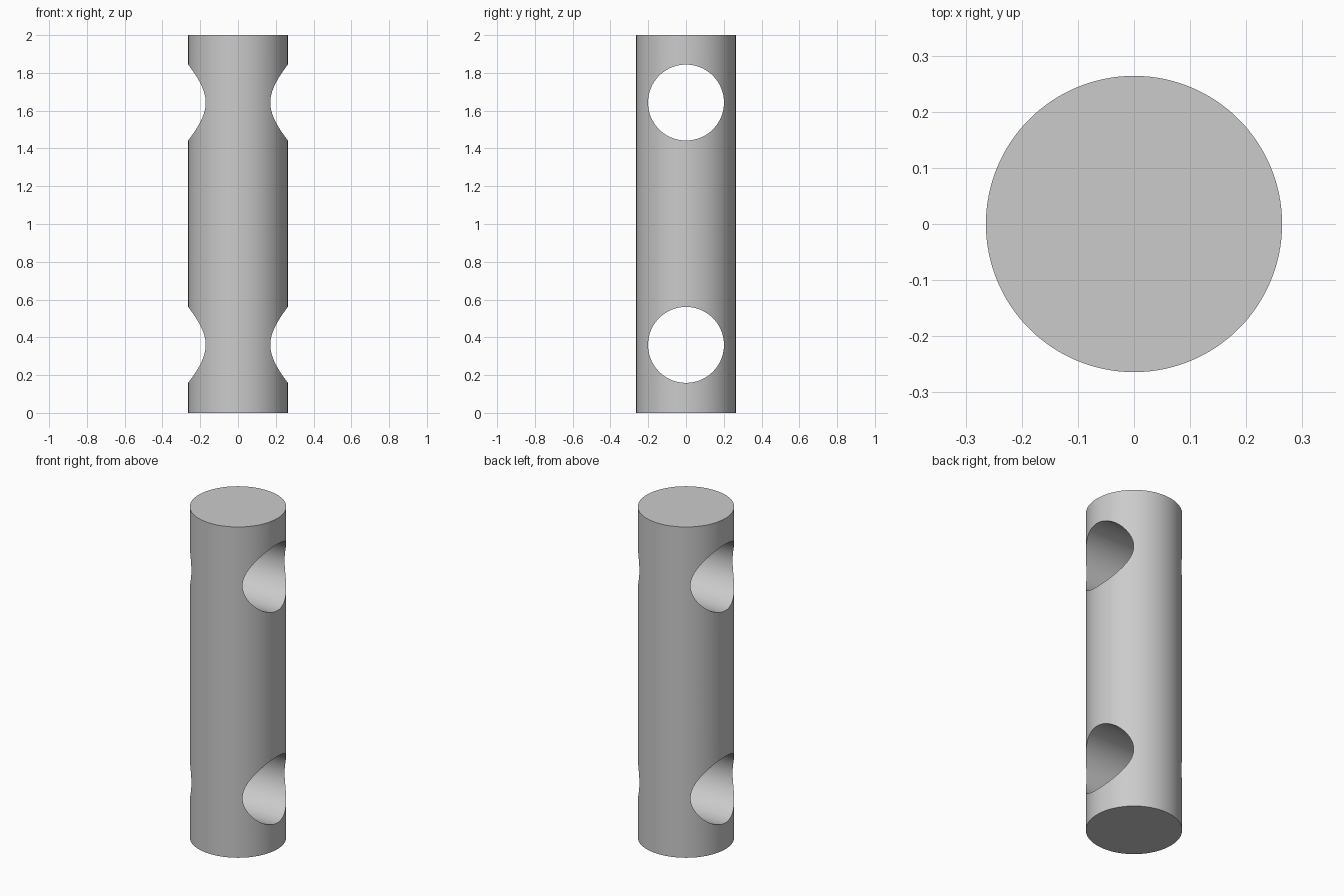
import bpy
import math

cube = bpy.data.objects.get("Cube")
if cube:
    bpy.data.objects.remove(cube, do_unlink=True)

HEIGHT = 2.0
RADIUS = 0.264
HOLE_RADIUS = 0.201
HOLE_HEIGHTS = (0.36, 1.643)

grey = bpy.data.materials.new("plain_grey")
grey.use_nodes = True
colour = (0.6, 0.6, 0.6, 1)
grey.diffuse_color = colour
grey.node_tree.nodes["Principled BSDF"].inputs["Base Color"].default_value = colour


def cylinder(name, radius, depth, z, rotation=(0, 0, 0)):
    bpy.ops.mesh.primitive_cylinder_add(vertices=128, radius=radius, depth=depth,
                                        location=(0, 0, z), rotation=rotation)
    obj = bpy.context.object
    obj.name = name
    obj.data.materials.append(grey)
    return obj


# Solid round post
post = cylinder("post", RADIUS, HEIGHT, HEIGHT / 2)

# Two round holes bored straight through from side to side
for number, z in enumerate(HOLE_HEIGHTS):
    cutter = cylinder(f"hole_cutter_{number}", HOLE_RADIUS, 1, z, (0, math.pi / 2, 0))
    cutter.hide_render = True
    bore = post.modifiers.new("bore", "BOOLEAN")
    bore.operation = "DIFFERENCE"
    bore.solver = "EXACT"
    bore.object = cutter
    bpy.context.view_layer.objects.active = post
    bpy.ops.object.modifier_apply(modifier=bore.name)
    bpy.data.objects.remove(cutter, do_unlink=True)

# Smooth walls with crisp rims
bpy.ops.object.select_all(action="DESELECT")
post.select_set(True)
bpy.context.view_layer.objects.active = post
bpy.ops.object.shade_smooth_by_angle(angle=math.radians(30))
